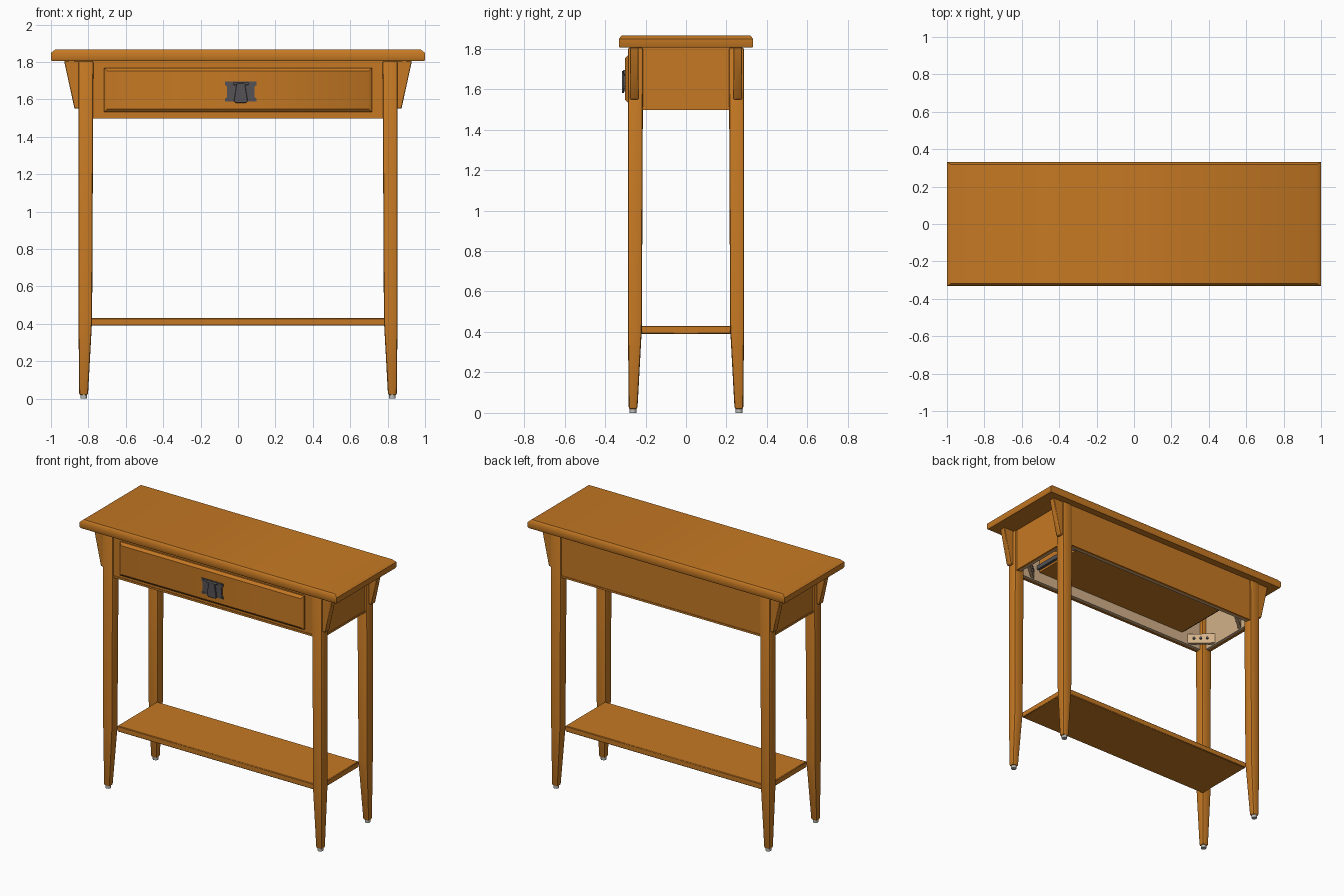
import bpy, bmesh, math
from mathutils import Vector

cube = bpy.data.objects.get("Cube")
if cube:
    bpy.data.objects.remove(cube, do_unlink=True)


def material(name, rgb, rough=0.5):
    m = bpy.data.materials.new(name)
    m.use_nodes = True
    m.diffuse_color = (*rgb, 1)
    bsdf = m.node_tree.nodes["Principled BSDF"]
    bsdf.inputs["Base Color"].default_value = (*rgb, 1)
    bsdf.inputs["Roughness"].default_value = rough
    return m


WOOD = material("honey wood", (0.56, 0.19, 0.017))
RAW = material("unfinished wood", (0.65, 0.44, 0.25))
IRON = material("dark iron", (0.09, 0.085, 0.09))
GLIDE = material("pale grey glide", (0.5, 0.5, 0.48))


def finish(name, bm, mat, bevel=0.0, segments=1):
    bmesh.ops.recalc_face_normals(bm, faces=bm.faces)
    if bevel:
        bmesh.ops.bevel(bm, geom=list(bm.edges), offset=bevel, segments=segments,
                        profile=0.5, affect='EDGES')
    mesh = bpy.data.meshes.new(name)
    bm.to_mesh(mesh)
    bm.free()
    mesh.materials.append(mat)
    ob = bpy.data.objects.new(name, mesh)
    bpy.context.collection.objects.link(ob)
    bpy.ops.object.select_all(action='DESELECT')
    ob.select_set(True)
    bpy.context.view_layer.objects.active = ob
    bpy.ops.object.shade_smooth_by_angle(angle=math.radians(40))
    return ob


def loft(name, rings, mat, bevel=0.0, segments=1):
    """Skin a stack of equal-sized rings and cap both ends."""
    bm = bmesh.new()
    loops = [[bm.verts.new(p) for p in ring] for ring in rings]
    n = len(loops[0])
    for a, b in zip(loops, loops[1:]):
        for i in range(n):
            j = (i + 1) % n
            bm.faces.new((a[i], a[j], b[j], b[i]))
    bm.faces.new(loops[0])
    bm.faces.new(loops[-1])
    return finish(name, bm, mat, bevel, segments)


def flat(x0, x1, y0, y1, z):
    return [(x0, y0, z), (x1, y0, z), (x1, y1, z), (x0, y1, z)]


def upright(x0, x1, z0, z1, y):
    return [(x0, y, z0), (x1, y, z0), (x1, y, z1), (x0, y, z1)]


def box(name, xs, ys, zs, mat, bevel=0.0):
    return loft(name, [flat(*xs, *ys, z) for z in zs], mat, bevel)


def prism_y(name, pts, y0, y1, mat, bevel=0.0):
    return loft(name, [[(x, y, z) for x, z in pts] for y in (y0, y1)], mat, bevel)


def rod(name, a, b, radius, mat, sides=12):
    a, b = Vector(a), Vector(b)
    bm = bmesh.new()
    bmesh.ops.create_cone(bm, cap_ends=True, segments=sides, radius1=radius,
                          radius2=radius, depth=(b - a).length)
    turn = (b - a).to_track_quat('Z', 'Y')
    for v in bm.verts:
        v.co = turn @ v.co + (a + b) / 2
    return finish(name, bm, mat)


# Table top with chamfered upper edge
loft("table_top", [flat(-0.995, 0.995, -0.327, 0.327, 1.805),
                   flat(-1, 1, -0.332, 0.332, 1.812),
                   flat(-1, 1, -0.332, 0.332, 1.848),
                   flat(-0.978, 0.978, -0.318, 0.318, 1.866)], WOOD)

# Lower shelf
box("shelf", (-0.785, 0.785), (-0.222, 0.222), (0.39, 0.43), WOOD, 0.004)

# Legs, glides, brackets and corner braces, one set per corner
for sx, end in ((-1, "right"), (1, "left")):
    for sy, side in ((-1, "front"), (1, "back")):
        tag = f"{side}_{end}"
        rings = []
        for z, inner_x, inner_y, out in ((0.018, 0.802, 0.24, 0.004),
                                         (0.42, 0.78, 0.218, 0),
                                         (1.806, 0.773, 0.212, 0)):
            rings.append(flat(sx * inner_x, sx * (0.853 - out),
                              sy * inner_y, sy * (0.287 - out), z))
        loft("leg_" + tag, rings, WOOD, 0.011, 2)
        rod("glide_" + tag, (sx * 0.825, sy * 0.262, 0),
            (sx * 0.825, sy * 0.262, 0.03), 0.018, GLIDE)
        prism_y("bracket_" + tag,
                [(sx * x, z) for x, z in ((0.84, 1.806), (0.93, 1.806),
                                          (0.874, 1.55), (0.84, 1.55))],
                sy * 0.235, sy * 0.277, WOOD, 0.003)
        plan = ((0.65, 0.255), (0.68, 0.255), (0.815, 0.14), (0.815, 0.11))
        loft("corner_brace_" + tag,
             [[(sx * x, sy * y, z) for x, y in plan] for z in (1.51, 1.58)], RAW)
        for t in (0.3, 0.5, 0.7):
            x, y = 0.65 + 0.165 * t, 0.255 - 0.145 * t
            rod("brace_screw_" + tag, (sx * x, sy * y, 1.545),
                (sx * (x - 0.006), sy * (y - 0.007), 1.545), 0.009, IRON, 8)

# Aprons: finished outside, raw inside, with a thin bottom lip
for s, side, end in ((-1, "front", "right"), (1, "back", "left")):
    box("apron_" + side, (-0.79, 0.79), sorted((s * 0.262, s * 0.277)),
        (1.5, 1.806), WOOD)
    box("apron_lining_" + side, (-0.8, 0.8), sorted((s * 0.24, s * 0.263)),
        (1.501, 1.805), RAW)
    box("apron_lip_" + side, (-0.775, 0.775), sorted((s * 0.264, s * 0.281)),
        (1.498, 1.511), WOOD)
    box("apron_" + end, sorted((s * 0.825, s * 0.84)), (-0.23, 0.23),
        (1.5, 1.806), WOOD)
    box("apron_lining_" + end, sorted((s * 0.805, s * 0.826)), (-0.24, 0.24),
        (1.501, 1.805), RAW)
    box("apron_lip_" + end, sorted((s * 0.827, s * 0.844)), (-0.215, 0.215),
        (1.498, 1.511), WOOD)
    box("drawer_runner_" + end, sorted((s * 0.62, s * 0.64)), (-0.24, 0.24),
        (1.59, 1.62), IRON)

# Drawer body and raised drawer front
box("drawer_body", (-0.62, 0.62), (-0.26, 0.2), (1.575, 1.75), WOOD)
loft("drawer_front", [upright(-0.716, 0.716, 1.532, 1.768, -0.27),
                      upright(-0.716, 0.716, 1.532, 1.768, -0.287),
                      upright(-0.697, 0.697, 1.549, 1.751, -0.302)], WOOD)

# Iron pull: waisted back plate, hinge bar and flared drop
cx = 0.015
half = ((0.084, 1.695), (0.084, 1.676), (0.074, 1.668), (0.074, 1.612),
        (0.084, 1.604), (0.084, 1.588))
outline = [(cx + x, z) for x, z in half] + [(cx - x, z) for x, z in reversed(half)]
prism_y("pull_plate", outline, -0.3, -0.308, IRON)
rod("pull_hinge", (cx - 0.04, -0.31, 1.684), (cx + 0.04, -0.31, 1.684), 0.007, IRON)
drop = ((-0.022, 1.688), (0.022, 1.688), (0.037, 1.59), (0.028, 1.581),
        (-0.028, 1.581), (-0.037, 1.59))
prism_y("pull_drop", [(cx + x, z) for x, z in drop], -0.306, -0.317, IRON, 0.002)
for s in (-1, 1):
    for z in (1.686, 1.597):
        rod("pull_rivet", (cx + s * 0.07, -0.306, z), (cx + s * 0.07, -0.312, z),
            0.006, IRON, 8)
